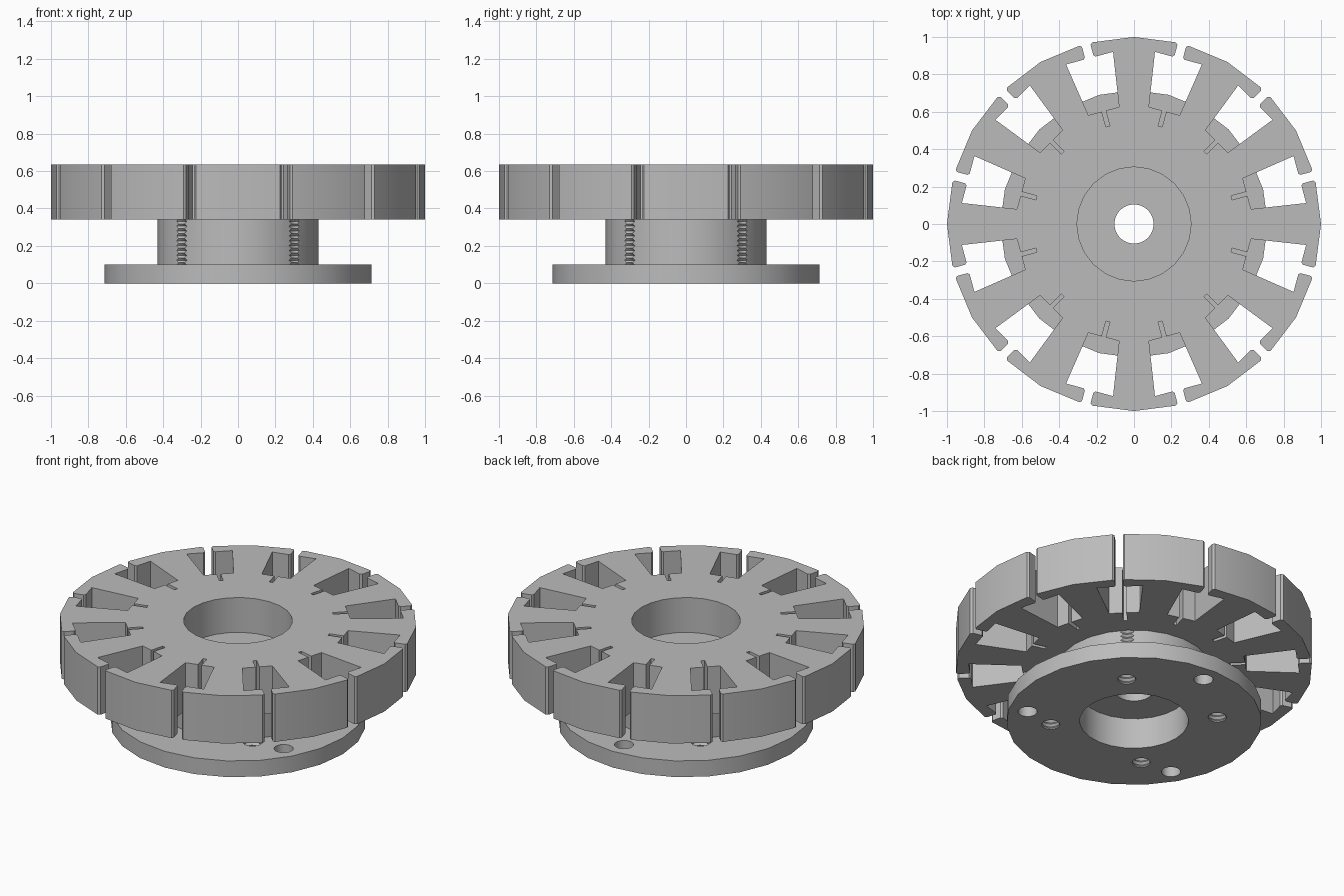
import bpy, bmesh, math
from mathutils import Matrix, Vector

cube = bpy.data.objects.get("Cube")
if cube:
    bpy.data.objects.remove(cube, do_unlink=True)

steel = bpy.data.materials.new("grey steel")
steel.use_nodes = True
steel.diffuse_color = (0.5, 0.5, 0.5, 1)
steel.node_tree.nodes["Principled BSDF"].inputs["Base Color"].default_value = (0.5, 0.5, 0.5, 1)


def make_object(name, bm):
    bmesh.ops.recalc_face_normals(bm, faces=bm.faces)
    mesh = bpy.data.meshes.new(name)
    bm.to_mesh(mesh)
    bm.free()
    mesh.materials.append(steel)
    obj = bpy.data.objects.new(name, mesh)
    bpy.context.collection.objects.link(obj)
    return obj


def select_only(obj):
    bpy.ops.object.select_all(action='DESELECT')
    obj.select_set(True)
    bpy.context.view_layer.objects.active = obj


def lathe(bm, profile, steps, closed, centre=(0, 0)):
    """Spin an (r, z) profile about a vertical axis through centre."""
    cx, cy = centre
    verts = [bm.verts.new((cx + r, cy, z)) for r, z in profile]
    ends = verts[1:] + verts[:1] if closed else verts[1:]
    edges = [bm.edges.new(pair) for pair in zip(verts, ends)]
    bmesh.ops.spin(bm, geom=verts + edges, cent=(cx, cy, 0), axis=(0, 0, 1),
                   angle=math.tau, steps=steps)
    bmesh.ops.remove_doubles(bm, verts=bm.verts, dist=1e-5)


def polar(r, degrees):
    a = math.radians(degrees)
    return r * math.cos(a), r * math.sin(a)


BASE, UNDER, TOP = 0.10, 0.34, 0.635
HUB_R, BORE_R = 0.43, 0.305

# Hub: flange, column and a drilled web between two bores
bm = bmesh.new()
lathe(bm, [(0.105, 0.19), (BORE_R, 0.19), (BORE_R, 0), (0.715, 0), (0.715, BASE),
           (HUB_R, BASE), (HUB_R, TOP), (BORE_R, TOP), (BORE_R, 0.42), (0.105, 0.42)],
      24, True)
hub = make_object("flanged_hub", bm)

# Cutters: three plain flange holes and four threaded holes grazing the column
bm = bmesh.new()
for angle in (90, 210, 330):
    lathe(bm, [(0, -0.03), (0.054, -0.03), (0.054, 0.2), (0, 0.2)], 20, False,
          polar(0.605, angle))
pitch = 0.026
turns = 14
thread = [(0, -0.02)]
for i in range(turns):
    z = -0.02 + i * pitch
    thread += [(0.047, z), (0.058, z + pitch / 2)]
thread += [(0.047, UNDER + 0.005), (0, UNDER + 0.005)]
for angle in (45, 135, 225, 315):
    lathe(bm, thread, 16, False, polar(0.468, angle))
cutter = make_object("hole_cutter", bm)
cutter.hide_render = True

select_only(hub)
mod = hub.modifiers.new("holes", 'BOOLEAN')
mod.operation = 'DIFFERENCE'
mod.solver = 'EXACT'
mod.object = cutter
bpy.ops.object.modifier_apply(modifier=mod.name)
bpy.data.objects.remove(cutter, do_unlink=True)

# Stator: twelve sectors, each one slot with half a tooth on either side
half_slot = [(0.996, -0.035), (0.985, -0.0235), (0.928, -0.0235), (0.918, -0.034),
             (0.918, -0.13), (0.625, -0.085), (0.625, -0.011), (0.54, -0.011)]
outline = ([polar(1, -15)] + half_slot
           + [(u, -v) for u, v in reversed(half_slot)]
           + [polar(1, 15)] + [polar(HUB_R, a) for a in (15, 0, -15)])
bm = bmesh.new()
for k in range(12):
    turn = Matrix.Rotation(math.radians(15 + 30 * k), 3, 'Z')
    bm.faces.new([bm.verts.new(turn @ Vector((u, v, UNDER))) for u, v in outline])
bmesh.ops.remove_doubles(bm, verts=bm.verts, dist=1e-4)
lower = bm.faces[:]
upper = bmesh.ops.extrude_face_region(bm, geom=lower, use_keep_orig=True)
bmesh.ops.translate(bm, vec=(0, 0, TOP - UNDER),
                    verts=[g for g in upper["geom"] if isinstance(g, bmesh.types.BMVert)])
stator = make_object("slotted_stator", bm)

for obj in (hub, stator):
    select_only(obj)
    bpy.ops.object.shade_smooth_by_angle(angle=math.radians(30))
